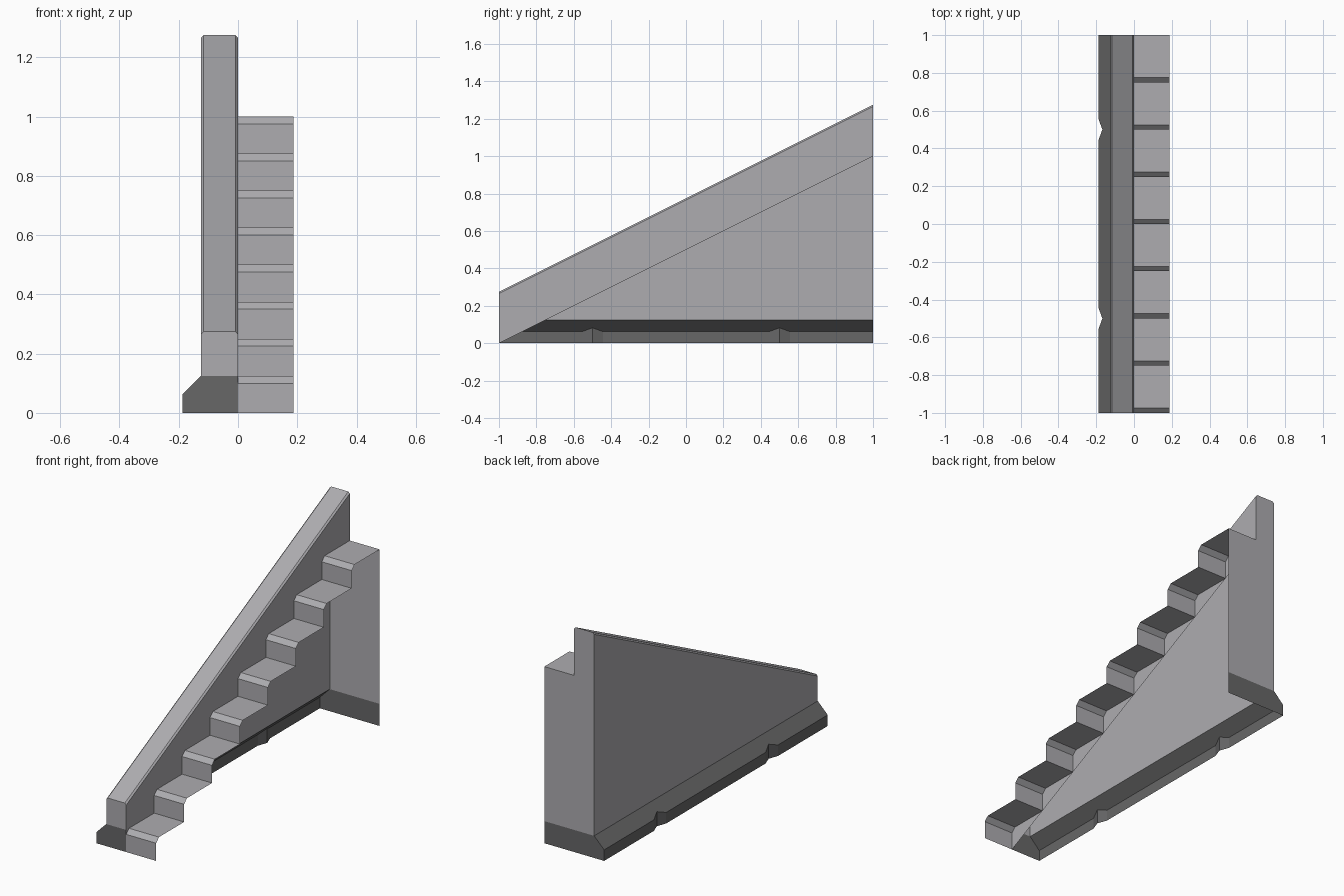
import bpy, bmesh
from mathutils import Vector

if "Cube" in bpy.data.objects:
    bpy.data.objects.remove(bpy.data.objects["Cube"])


def material(name, rgb):
    m = bpy.data.materials.new(name)
    m.diffuse_color = (*rgb, 1)
    m.use_nodes = True
    m.node_tree.nodes["Principled BSDF"].inputs["Base Color"].default_value = m.diffuse_color
    return m


LIGHT = material("light_grey_plaster", (0.42, 0.415, 0.435))
DARK = material("dark_grey_base", (0.135, 0.135, 0.137))


def shell(name, mat, faces):
    """Open sheet from (points, outward hint) pairs."""
    bm = bmesh.new()
    for pts, out in faces:
        f = bm.faces.new([bm.verts.new(p) for p in pts])
        f.normal_update()
        if f.normal.dot(Vector(out)) < 0:
            f.normal_flip()
    bmesh.ops.remove_doubles(bm, verts=bm.verts[:], dist=1e-5)
    me = bpy.data.meshes.new(name)
    bm.to_mesh(me)
    bm.free()
    me.materials.append(mat)
    ob = bpy.data.objects.new(name, me)
    bpy.context.collection.objects.link(ob)


def strips(section_a, section_b, out):
    """Quads joining two matching sections."""
    return [([section_a[i], section_a[i + 1], section_b[i + 1], section_b[i]], out)
            for i in range(len(section_a) - 1)]


W = 0.1875          # half width
L = -0.125          # left face of the wall
B = 0.125           # base height
C = 0.009           # small bevel on the wall top
STEPS, RISE, RUN, NOSE = 8, 0.125, 0.25, 0.025


# sloping side wall, open underneath the stairs
def wall_top(y):
    z = 0.775 + y / 2
    return [(L, y, z - C), (L + C, y, z), (-C, y, z), (0, y, z - C)]


front, back = wall_top(-1), wall_top(1)
wall = strips(front, back, (0, 0, 1))
wall += [
    ([(L, -1, B), front[0], back[0], (L, 1, B)], (-1, 0, 0)),
    ([(0, -1, 0), front[3], back[3], (0, 1, 1)], (1, 0, 0)),
    ([(L, -1, B), *front, (0, -1, B)], (0, -1, 0)),
]
shell("side_wall", LIGHT, wall)

# back panel, taller behind the wall
shell("back_panel", LIGHT, [
    ([(L, 1, B), *back, (0, 1, 1), (W, 1, 1), (W, 1, B)], (0, 1, 0))])

# stepped sheet with chamfered nosings
profile = [(-1, 0)]
for i in range(STEPS):
    y, z = -1 + RUN * i, RISE * (i + 1)
    profile += [(y, z - NOSE), (y + NOSE, z), (y + RUN, z)]
shell("stairs", LIGHT, strips([(0, y, z) for y, z in profile],
                              [(W, y, z) for y, z in profile], (0, -1, 1)))


# base trim along the left, with V notches
def trim_section(y, depth):
    return [(-W + depth, y, 0), (-W + depth, y, 0.0625 + depth), (L, y, B)]


stations = [(-1, 0)]
for c in (-0.5, 0.5):
    stations += [(c - 0.055, 0), (c, 0.02), (c + 0.055, 0)]
stations.append((1, 0))
trim = []
for a, b in zip(stations, stations[1:]):
    trim += strips(trim_section(*a), trim_section(*b), (-1, 0, 0.2))
trim += [
    (trim_section(-1, 0) + [(0, -1, B), (0, -1, 0)], (0, -1, 0)),
    (trim_section(1, 0) + [(W, 1, B), (W, 1, 0)], (0, 1, 0)),
]
shell("base_trim", DARK, trim)
